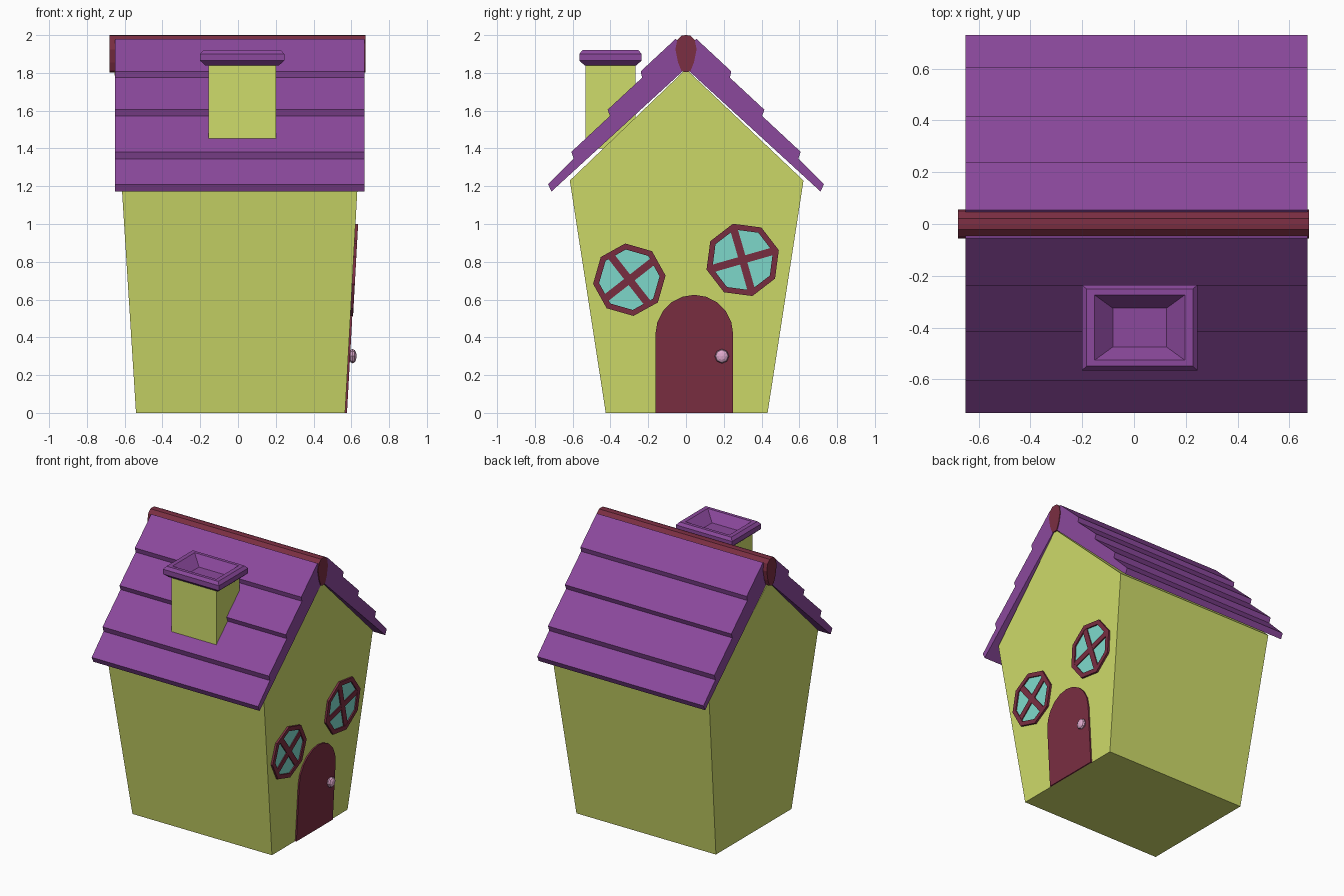
import bpy, bmesh, math
from mathutils import Vector

if "Cube" in bpy.data.objects:
    bpy.data.objects.remove(bpy.data.objects["Cube"])


def material(name, r, g, b):
    m = bpy.data.materials.new(name)
    m.diffuse_color = [(c / 255) ** 2.2 for c in (r, g, b)] + [1]
    m.use_nodes = True
    m.node_tree.nodes["Principled BSDF"].inputs["Base Color"].default_value = m.diffuse_color
    return m


YELLOW = material("wall_yellow", 206, 219, 106)
PURPLE = material("roof_purple", 138, 74, 155)
MAROON = material("trim_maroon", 122, 50, 68)
TEAL = material("glass_teal", 127, 219, 205)
PINK = material("knob_pink", 222, 168, 203)


def finish(name, bm, mat):
    bmesh.ops.recalc_face_normals(bm, faces=bm.faces)
    me = bpy.data.meshes.new(name)
    bm.to_mesh(me)
    bm.free()
    ob = bpy.data.objects.new(name, me)
    me.materials.append(mat)
    bpy.context.collection.objects.link(ob)
    return ob


def loft(name, rings, mat, closed=False):
    """Bridge equal-sized rings; cap both ends, or join last to first."""
    bm = bmesh.new()
    vs = [[bm.verts.new(p) for p in ring] for ring in rings]
    n = len(vs[0])
    pairs = list(zip(vs, vs[1:])) + ([(vs[-1], vs[0])] if closed else [])
    for a, b in pairs:
        for i in range(n):
            j = (i + 1) % n
            bm.faces.new((a[i], a[j], b[j], b[i]))
    if not closed:
        bm.faces.new(vs[0])
        bm.faces.new(vs[-1])
    return finish(name, bm, mat)


def wall_x(z):
    return 0.567 + 0.055 * z


def on_wall(profile, d):
    """Lay a (y, z) outline on the leaning door wall, d in front of it."""
    return [(wall_x(z) + d, y, z) for y, z in profile]


def mirrored(half):
    """Complete a (y, z) half outline whose first and last points lie on y = 0."""
    return half + [(-y, z) for y, z in reversed(half[1:-1])]


def along_x(profile, x):
    return [(x, y, z) for y, z in profile]


# House body: gabled end walls leaning outward
gable = [(-0.425, 0), (0.432, 0), (0.622, 1.23), (0, 1.82), (-0.615, 1.23)]
loft("house_body", [[(-0.54 - 0.063 * z, y, z) for y, z in gable], on_wall(gable, 0)], YELLOW)

# Stepped plank roof
half_roof = [(0, 1.93), (0.055, 1.98), (0.24, 1.808), (0.232, 1.775), (0.415, 1.605),
             (0.403, 1.572), (0.607, 1.382), (0.595, 1.345), (0.73, 1.21),
             (0.712, 1.172), (0, 1.825)]
roof = mirrored(half_roof)
loft("roof", [along_x(roof, -0.65), along_x(roof, 0.67)], PURPLE)

# Ridge beam
ridge = mirrored([(0, 2.0), (0.022, 1.998), (0.046, 1.975), (0.056, 1.925),
                  (0.042, 1.855), (0.024, 1.81), (0, 1.803)])
loft("ridge_beam", [along_x(ridge, -0.68), along_x(ridge, 0.675)], MAROON)


def rect(hx, hy, z, cx=0.022, cy=-0.40):
    return [(cx + sx * hx, cy + sy * hy, z)
            for sx, sy in ((-1, -1), (1, -1), (1, 1), (-1, 1))]


# Chimney stack and hollow cap
loft("chimney_stack", [rect(0.178, 0.132, 1.40), rect(0.178, 0.132, 1.85)], YELLOW)
loft("chimney_cap", [rect(0.195, 0.137, 1.84), rect(0.223, 0.165, 1.865),
                     rect(0.223, 0.165, 1.90), rect(0.205, 0.149, 1.92),
                     rect(0.174, 0.126, 1.92), rect(0.104, 0.075, 1.855)], PURPLE)

# Arched door
door = [(-0.162, 0), (0.25, 0)] + [
    (0.044 + 0.206 * math.cos(math.pi * i / 10), 0.415 + 0.21 * math.sin(math.pi * i / 10))
    for i in range(11)]
loft("door", [on_wall(door, -0.008), on_wall(door, 0.01)], MAROON)

# Faceted door knob
bm = bmesh.new()
bmesh.ops.create_uvsphere(bm, u_segments=8, v_segments=6, radius=1)
for v in bm.verts:
    x, y, z = v.co
    v.co = Vector((0.607 + 0.021 * z, 0.19 + 0.038 * x, 0.30 + 0.038 * y))
finish("door_knob", bm, PINK)


def window(name, cy, cz, radius, turn, bar_turn):
    def octagon(r):
        return [(cy + r * math.cos(math.radians(turn + 45 * i)),
                 cz + r * math.sin(math.radians(turn + 45 * i))) for i in range(8)]
    outer, inner = octagon(radius), octagon(radius - 0.032)
    loft(name + "_frame", [on_wall(outer, -0.006), on_wall(outer, 0.014),
                           on_wall(inner, 0.014), on_wall(inner, -0.006)], MAROON, True)
    pane = octagon(radius - 0.02)
    loft(name + "_glass", [on_wall(pane, -0.005), on_wall(pane, 0.005)], TEAL)
    # Crossed glazing bars
    for k in range(2):
        a = math.radians(bar_turn + 90 * k)
        c, s = math.cos(a), math.sin(a)
        half = radius - 0.028
        bar = [(cy + u * c - v * s, cz + u * s + v * c)
               for u, v in ((-half, -0.02), (half, -0.02), (half, 0.02), (-half, 0.02))]
        loft(f"{name}_bar_{k + 1}", [on_wall(bar, -0.004), on_wall(bar, 0.0115 + 0.001 * k)], MAROON)


window("left_window", -0.30, 0.705, 0.193, 6.5, 38)
window("right_window", 0.30, 0.81, 0.198, 15, 16)
